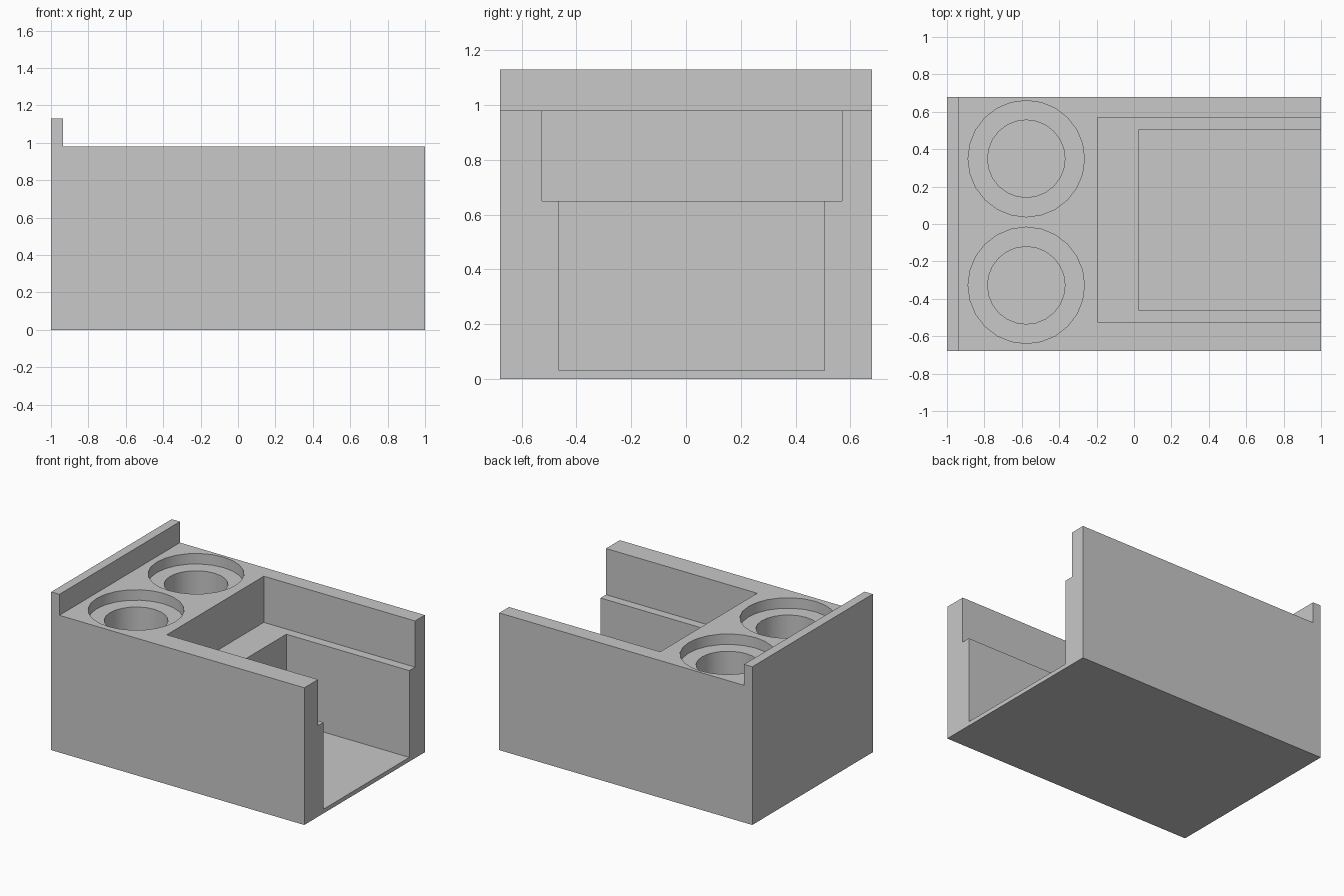
import bpy
import bmesh
import math

old = bpy.data.objects.get("Cube")
if old:
    bpy.data.objects.remove(old, do_unlink=True)

grey = bpy.data.materials.new("plain grey")
grey.use_nodes = True
COLOUR = (0.58, 0.58, 0.58, 1)
grey.diffuse_color = COLOUR
grey.node_tree.nodes["Principled BSDF"].inputs["Base Color"].default_value = COLOUR

FLOOR, SHELF, TOP, LIP_TOP = 0.03, 0.65, 0.98, 1.13
ABOVE = 1.3  # cutters reach clear of the top


def prism(name, profile, offset, depth):
    """Extrude a closed outline of 3D points by one vector."""
    bm = bmesh.new()
    face = bm.faces.new([bm.verts.new(p) for p in profile])
    new = bmesh.ops.extrude_face_region(bm, geom=[face])["geom"]
    verts = [v for v in new if isinstance(v, bmesh.types.BMVert)]
    bmesh.ops.translate(bm, verts=verts, vec=[c * depth for c in offset])
    bmesh.ops.recalc_face_normals(bm, faces=bm.faces)
    mesh = bpy.data.meshes.new(name)
    bm.to_mesh(mesh)
    bm.free()
    mesh.materials.append(grey)
    obj = bpy.data.objects.new(name, mesh)
    bpy.context.collection.objects.link(obj)
    return obj


def box_cutter(name, x0, x1, y0, y1, z0):
    outline = [(x0, y0, z0), (x1, y0, z0), (x1, y1, z0), (x0, y1, z0)]
    return prism(name, outline, (0, 0, 1), ABOVE - z0)


def round_cutter(name, x, y, radius, z0, sides=24):
    angles = [math.tau * i / sides for i in range(sides)]
    outline = [(x + radius * math.cos(a), y + radius * math.sin(a), z0) for a in angles]
    return prism(name, outline, (0, 0, 1), ABOVE - z0)


# Body with the raised lip along its right end
side = [(-1, 0), (1, 0), (1, TOP), (-0.935, TOP), (-0.935, LIP_TOP), (-1, LIP_TOP)]
body = prism("holder_body", [(x, -0.68, z) for x, z in side], (0, 1, 0), 1.36)

# Stepped bay, open at the left end
cutters = [
    box_cutter("upper_bay_cutter", -0.195, 1.2, -0.525, 0.57, SHELF),
    box_cutter("lower_bay_cutter", 0.028, 1.2, -0.463, 0.505, FLOOR),
]

# Two round wells with a wide shallow recess around each
for label, y in (("front", -0.328), ("back", 0.349)):
    cutters.append(round_cutter(label + "_recess_cutter", -0.576, y, 0.311, TOP - 0.075))
    cutters.append(round_cutter(label + "_well_cutter", -0.576, y, 0.207, FLOOR))

bpy.context.view_layer.objects.active = body
for cutter in cutters:
    cutter.hide_render = True
    mod = body.modifiers.new(cutter.name, "BOOLEAN")
    mod.operation = "DIFFERENCE"
    mod.solver = "EXACT"
    mod.object = cutter
    bpy.ops.object.modifier_apply(modifier=mod.name)
    bpy.data.objects.remove(cutter, do_unlink=True)

# Smooth well walls, sharp corners
bpy.ops.object.select_all(action="DESELECT")
body.select_set(True)
bpy.ops.object.shade_smooth_by_angle(angle=math.radians(30))
